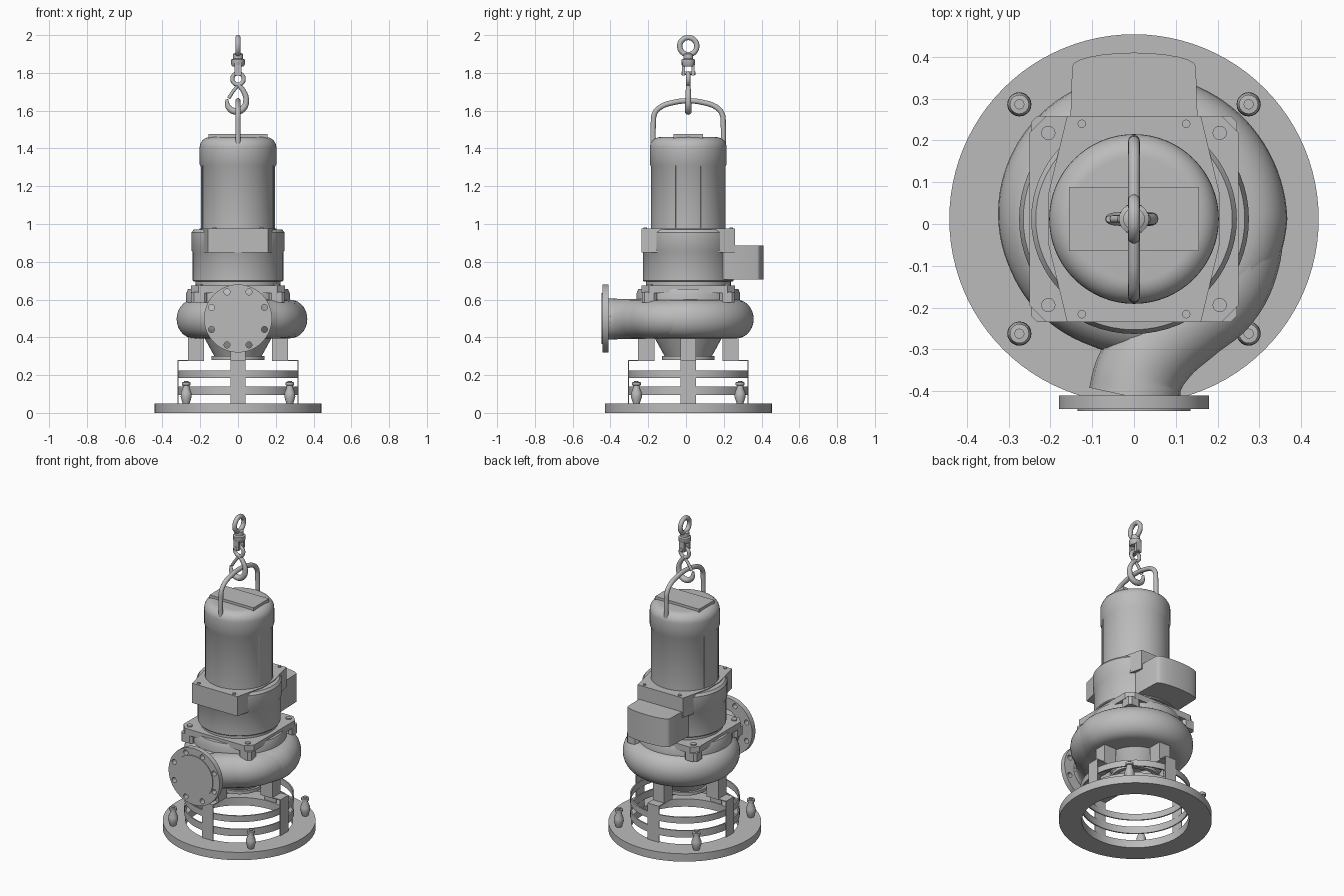
import bpy, bmesh
from math import sin, cos, pi, radians
from mathutils import Matrix, Vector

cube = bpy.data.objects.get("Cube")
if cube:
    bpy.data.objects.remove(cube)

grey = bpy.data.materials.new("cast_grey")
grey.use_nodes = True
GREY = (0.5, 0.5, 0.5, 1)
grey.diffuse_color = GREY
grey.node_tree.nodes["Principled BSDF"].inputs["Base Color"].default_value = GREY

CY = 0.012                      # pump axis
AXIS = Vector((0, CY, 0))
parts = []


def finish(name, bm):
    bmesh.ops.recalc_face_normals(bm, faces=bm.faces)
    mesh = bpy.data.meshes.new(name)
    bm.to_mesh(mesh)
    bm.free()
    mesh.materials.append(grey)
    ob = bpy.data.objects.new(name, mesh)
    bpy.context.collection.objects.link(ob)
    parts.append(ob)
    return ob


def lathe(name, profile, at=AXIS, segs=64, turn=None, closed=False, radius=None):
    """Revolve (r, z) pairs; closed joins last to first; radius(angle) adds to r."""
    bm = bmesh.new()
    rings = []
    for i in range(segs):
        a = 2 * pi * i / segs
        extra = radius(a) if radius else 0
        rings.append([bm.verts.new(((r + extra) * cos(a), (r + extra) * sin(a), z))
                      for r, z in profile])
    n = len(profile)
    for i in range(segs):
        p, q = rings[i], rings[(i + 1) % segs]
        for j in range(n if closed else n - 1):
            k = (j + 1) % n
            bm.faces.new((p[j], q[j], q[k], p[k]))
    if not closed:
        bm.faces.new([r[0] for r in rings])
        bm.faces.new([r[-1] for r in rings])
    if turn:
        bm.transform(turn)
    bm.transform(Matrix.Translation(at))
    return finish(name, bm)


def cylinder(name, r, z0, z1, at=AXIS, segs=64, turn=None):
    return lathe(name, [(r, z0), (r, z1)], at, segs, turn)


def prism(name, outline, z0, z1, at=AXIS):
    bm = bmesh.new()
    face = bm.faces.new([bm.verts.new((x, y, z0)) for x, y in outline])
    out = bmesh.ops.extrude_face_region(bm, geom=[face])["geom"]
    for v in out:
        if isinstance(v, bmesh.types.BMVert):
            v.co.z = z1
    bm.transform(Matrix.Translation(at))
    return finish(name, bm)


def box(name, lo, hi, turn=0):
    """Box given by corners about the pump axis, turned around it."""
    bm = bmesh.new()
    bmesh.ops.create_cube(bm, size=1)
    lo, hi = Vector(lo), Vector(hi)
    for v in bm.verts:
        v.co = v.co * (hi - lo) + (lo + hi) / 2
    bm.transform(Matrix.Translation(AXIS) @ Matrix.Rotation(turn, 4, "Z"))
    return finish(name, bm)


def tube(name, points, radius, radii=None, closed=False, res=6):
    """Round bar along a smooth path."""
    cu = bpy.data.curves.new(name, "CURVE")
    cu.dimensions = "3D"
    cu.bevel_depth, cu.bevel_resolution, cu.resolution_u = radius, res, 8
    cu.use_fill_caps = True
    sp = cu.splines.new("BEZIER")
    sp.bezier_points.add(len(points) - 1)
    sp.use_cyclic_u = closed
    for i, (bp, p) in enumerate(zip(sp.bezier_points, points)):
        bp.co = p
        bp.handle_left_type = bp.handle_right_type = "AUTO"
        bp.radius = radii[i] if radii else 1
    cu.materials.append(grey)
    ob = bpy.data.objects.new(name, cu)
    bpy.context.collection.objects.link(ob)
    bpy.ops.object.select_all(action="DESELECT")
    ob.select_set(True)
    bpy.context.view_layer.objects.active = ob
    bpy.ops.object.convert(target="MESH")
    parts.append(bpy.context.view_layer.objects.active)


def chamfered(w, h, c):
    return [(-w + c, -h), (w - c, -h), (w, -h + c), (w, h - c),
            (w - c, h), (-w + c, h), (-w, h - c), (-w, -h + c)]


def arc(cr, cz, rr, rz, a0, a1, n):
    return [(cr + rr * cos(radians(a0 + (a1 - a0) * i / n)),
             cz + rz * sin(radians(a0 + (a1 - a0) * i / n))) for i in range(n + 1)]


QUARTERS = [i * pi / 2 for i in range(4)]

# Base ring, strainer bands and anchor bolts
lathe("base_ring", [(0.31, 0), (0.442, 0), (0.442, 0.05), (0.31, 0.05)], segs=96, closed=True)
for z0, z1 in ((0.095, 0.14), (0.185, 0.225)):
    lathe("strainer_band", [(0.31, z0), (0.318, z0), (0.318, z1), (0.31, z1)], closed=True)
for a in QUARTERS:
    t = a + pi / 4
    spot = AXIS + Vector((0.388 * cos(t), 0.388 * sin(t), 0.05))
    lathe("anchor_bolt", [(0.018, 0), (0.022, 0.012), (0.029, 0.035), (0.028, 0.055), (0.017, 0.085),
                          (0.017, 0.095), (0.023, 0.097), (0.023, 0.112), (0.012, 0.113),
                          (0.012, 0.12)], spot, 20)
    # Bent strap legs with mounting blocks
    box("leg_strap", (0.314, -0.04, 0.04), (0.32, 0.04, 0.28), a)
    box("leg_shelf", (0.18, -0.04, 0.274), (0.32, 0.04, 0.28), a)
    box("leg_block", (0.18, -0.04, 0.278), (0.265, 0.04, 0.42), a)

# Suction cone
lathe("suction_cone", [(0.115, 0.40), (0.115, 0.28), (0.14, 0.28), (0.14, 0.3),
                       (0.125, 0.3), (0.18, 0.4)], closed=True)


# Spiral casing and outlet pipe
def spiral(a):
    d = a * 180 / pi
    return max(0.32, 0.367 - 0.042 * d / 180) if d < 250 else 0.32 + 0.047 * (d - 250) / 110


section = [(-0.2, 0.395)] + arc(-0.09, 0.497, 0.09, 0.102, -90, 90, 14) + [(-0.2, 0.6)]
lathe("spiral_casing", section, segs=96, radius=spiral)
path = [(0.262, 0.03), (0.25, -0.08), (0.205, -0.17), (0.13, -0.23),
        (0.055, -0.295), (0.012, -0.36), (0, -0.415)]
tube("outlet_pipe", [(x, y, 0.497) for x, y in path], 0.1,
     [0.95, 1, 1.03, 1.05, 1.06, 1.07, 1.1], res=8)

# Outlet flange with bolt holes
FACE = Matrix.Rotation(pi / 2, 4, "X")
centre = Vector((0, 0, 0.5))
flange = cylinder("outlet_flange", 0.18, 0.41, 0.443, centre, turn=FACE)
cylinder("flange_raised_face", 0.135, 0.42, 0.448, centre, turn=FACE)
for i in range(8):
    a = (i + 0.5) * pi / 4
    hole = cylinder("hole_cutter", 0.016, 0.38, 0.48,
                    centre + Vector((0.152 * cos(a), 0, 0.152 * sin(a))), 16, FACE)
    parts.remove(hole)
    cut = flange.modifiers.new("hole", "BOOLEAN")
    cut.operation, cut.solver, cut.object = "DIFFERENCE", "EXACT", hole
    bpy.context.view_layer.objects.active = flange
    bpy.ops.object.modifier_apply(modifier=cut.name)
    bpy.data.objects.remove(hole)

# Casing cover with four bolted corners
lathe("casing_cover", [(0.275, 0.58), (0.275, 0.63), (0.265, 0.655), (0.225, 0.66), (0.225, 0.71)])
prism("cover_plate", chamfered(0.25, 0.247, 0.04), 0.635, 0.675)
for sx in (-1, 1):
    for sy in (-1, 1):
        corner = AXIS + Vector((sx * 0.205, sy * 0.206, 0))
        cylinder("cover_bolt", 0.017, 0.67, 0.682, corner, 16)
        prism("corner_lug", chamfered(0.042, 0.04, 0.015), 0.585, 0.64, corner)
        cylinder("housing_bolt", 0.01, 0.97, 0.982,
                 AXIS + Vector((sx * 0.125, sy * 0.228, 0)), 12)

# Bearing housing and bolted block
lathe("bearing_housing", [(0.235, 0.695), (0.24, 0.7), (0.24, 0.85), (0.246, 0.86),
                          (0.246, 0.955), (0.235, 0.97)])
prism("housing_block", [(-0.16, -0.247), (0.16, -0.247), (0.205, -0.06), (0.205, 0.06),
                        (0.16, 0.247), (-0.16, 0.247), (-0.205, 0.06), (-0.205, -0.06)],
      0.85, 0.975)

# Cable box with bowed back
bow = [(0.148 * cos(radians(t)), 0.365 + 0.033 * sin(radians(t))) for t in range(0, 181, 15)]
prism("cable_box", [(-0.155, 0.15), (0.155, 0.15)] + bow, 0.705, 0.885)

# Motor, name plate and seams
lathe("motor_shell", [(0.197, 0.96), (0.197, 1.305), (0.203, 1.315)]
      + arc(0.148, 1.405, 0.055, 0.055, 0, 90, 8))
prism("top_plate", [(-0.155, -0.077), (0.155, -0.077), (0.155, 0.077), (-0.155, 0.077)], 1.45, 1.476)
for a in (20, 160, 200, 340):
    box("motor_seam", (0.19, -0.002, 0.98), (0.2, 0.002, 1.31), radians(a))

# Lifting handle
side = [(0.186, 1.42), (0.185, 1.53), (0.178, 1.585), (0.15, 1.617), (0.08, 1.643)]
arch = [(-y, z) for y, z in side] + [(0, 1.652)] + side[::-1]
tube("lifting_handle", [(0, CY + y, z) for y, z in arch], 0.014)

# Hook with latch and eye
hook = [(0.0, 1.74), (0.028, 1.705), (0.043, 1.66), (0.03, 1.615), (-0.01, 1.596),
        (-0.05, 1.618), (-0.06, 1.66)]
tube("lifting_hook", [(x, CY, z) for x, z in hook], 0.015, [0.8, 0.9, 1, 1.15, 1.2, 1, 0.5])
tube("hook_latch", [(-0.05, CY, 1.665), (-0.02, CY, 1.71), (0.012, CY, 1.745)], 0.009)


def ring(name, z, r, bar, plane):
    pts = [(r * cos(i * pi / 4), r * sin(i * pi / 4)) for i in range(8)]
    tube(name, [(u, CY, z + v) if plane == "xz" else (0, CY + u, z + v) for u, v in pts],
         bar, closed=True)


ring("hook_eye", 1.768, 0.03, 0.011, "xz")

# Swivel fork and top ring
for s in (-1, 1):
    box("fork_arm", (-0.018, s * 0.025 - 0.009, 1.785), (0.018, s * 0.025 + 0.009, 1.855))
tube("fork_pin", [(0, CY - 0.037, 1.798), (0, CY + 0.037, 1.798)], 0.01)
lathe("swivel_body", [(0.03, 1.835), (0.036, 1.845), (0.036, 1.87), (0.026, 1.875),
                      (0.026, 1.9), (0.015, 1.905)], segs=20)
ring("top_ring", 1.942, 0.045, 0.014, "yz")

# Smooth shading with sharp edges
bpy.ops.object.select_all(action="DESELECT")
for ob in parts:
    ob.select_set(True)
bpy.context.view_layer.objects.active = parts[0]
bpy.ops.object.shade_smooth_by_angle(angle=radians(35))
